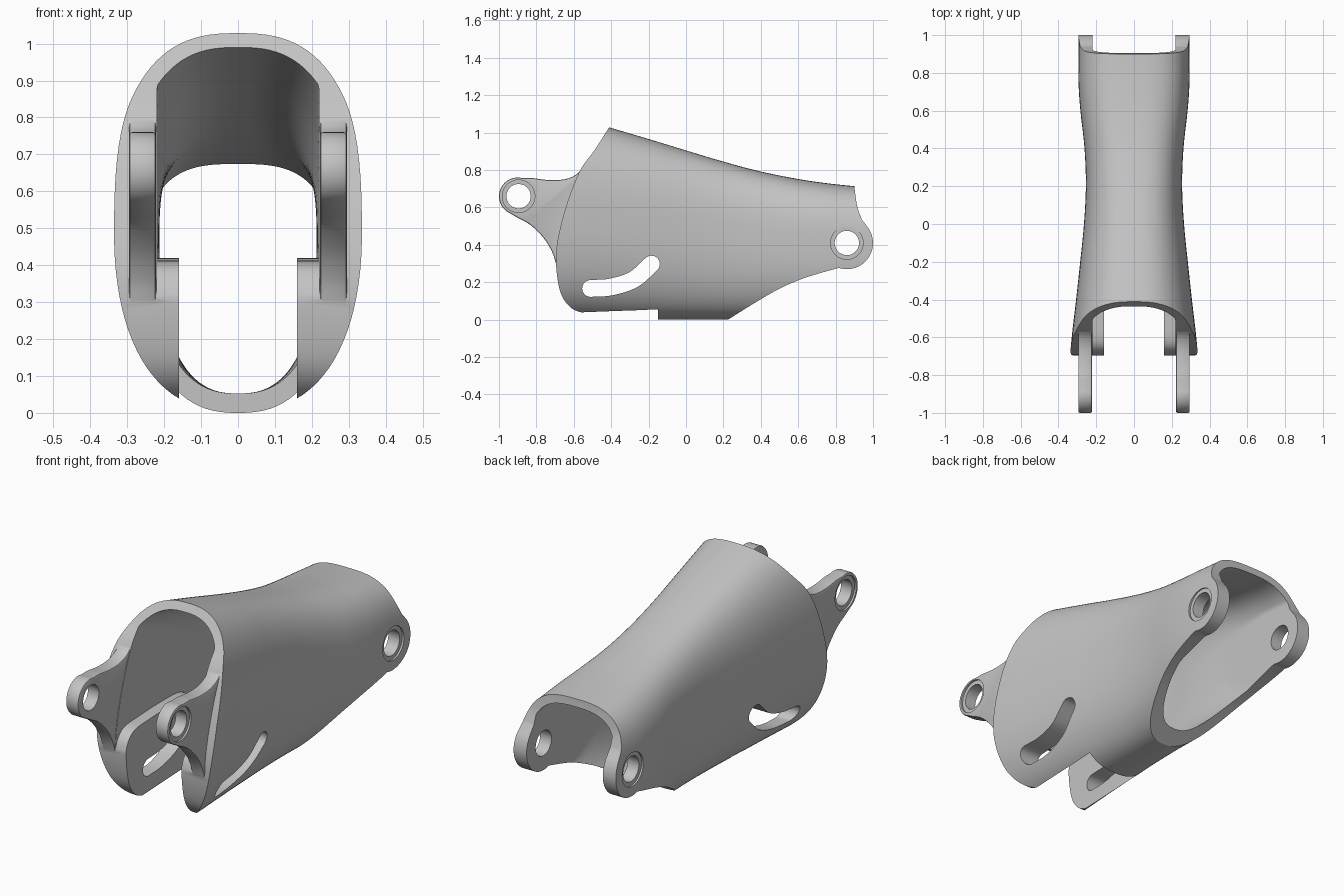
import bpy, bmesh, math
from mathutils import Vector

cube = bpy.data.objects.get("Cube")
if cube:
    bpy.data.objects.remove(cube, do_unlink=True)


def spline(pts, k=6):
    """Catmull-Rom samples through points of any dimension."""
    p = [Vector(q) for q in pts]
    p = [2 * p[0] - p[1]] + p + [2 * p[-1] - p[-2]]
    out = []
    for i in range(1, len(p) - 2):
        a, b, c, d = p[i - 1:i + 3]
        for j in range(k):
            t = j / k
            out.append(0.5 * (2 * b + (c - a) * t + (2 * a - 5 * b + 4 * c - d) * t ** 2
                              + (3 * b - a - 3 * c + d) * t ** 3))
    return [tuple(q) for q in out] + [tuple(p[-2])]


def arc(cy, cz, r, a0, a1, n=24):
    """Arc points in the side plane, angles in degrees."""
    angs = [math.radians(a0 + (a1 - a0) * i / n) for i in range(n + 1)]
    return [(cy + r * math.cos(a), cz + r * math.sin(a)) for a in angs]


def solid(name, rings):
    """Closed solid skinned over equal-sized rings of points."""
    bm = bmesh.new()
    vs = [[bm.verts.new(p) for p in ring] for ring in rings]
    n = len(vs[0])
    for a, b in zip(vs, vs[1:]):
        for i in range(n):
            bm.faces.new((a[i], a[(i + 1) % n], b[(i + 1) % n], b[i]))
    bm.faces.new(vs[0])
    bm.faces.new(vs[-1])
    bmesh.ops.recalc_face_normals(bm, faces=bm.faces)
    me = bpy.data.meshes.new(name)
    bm.to_mesh(me)
    bm.free()
    ob = bpy.data.objects.new(name, me)
    bpy.context.collection.objects.link(ob)
    return ob


def prism(name, profile, x0, x1):
    """Side profile (y, z) extruded along x."""
    return solid(name, [[(x, y, z) for y, z in profile] for x in (x0, x1)])


def bake(ob):
    bpy.context.view_layer.update()
    dg = bpy.context.evaluated_depsgraph_get()
    me = bpy.data.meshes.new_from_object(ob.evaluated_get(dg))
    ob.modifiers.clear()
    ob.data = me


def combine(ob, other, op):
    mod = ob.modifiers.new("cut", 'BOOLEAN')
    mod.operation, mod.solver, mod.object = op, 'EXACT', other
    bake(ob)
    bpy.data.objects.remove(other, do_unlink=True)


# Cross-sections along the length: y, half width, top z, centre z, roundness
sections = spline([
    (-0.78, 0.345, 1.135, 0.56, 2.6), (-0.60, 0.330, 1.085, 0.55, 2.6),
    (-0.41, 0.308, 1.028, 0.54, 2.6), (-0.20, 0.285, 0.966, 0.52, 2.6),
    (0.00, 0.265, 0.905, 0.50, 2.6), (0.20, 0.255, 0.845, 0.47, 2.7),
    (0.40, 0.262, 0.792, 0.44, 2.8), (0.60, 0.284, 0.752, 0.41, 2.9),
    (0.75, 0.294, 0.730, 0.39, 3.0), (0.90, 0.295, 0.714, 0.38, 3.0),
    (1.08, 0.295, 0.700, 0.38, 3.0)], 5)


def ring(y, w, top, zc, n, inset, limit, count=96):
    pts = []
    for i in range(count):
        a = 2 * math.pi * (i + 0.5) / count
        c, s = math.cos(a), math.sin(a)
        m = n if s > 0 else 2.5
        x = (w - inset) * math.copysign(abs(c) ** (2 / m), c)
        h = top - inset - zc if s > 0 else zc - 1.25 * inset
        z = zc + h * math.copysign(abs(s) ** (2 / m), s)
        pts.append((max(-limit, min(limit, x)), y, z))
    return pts


shell = solid("sleeve", [ring(*s, 0.0, 1.0) for s in sections])
cavity = solid("cavity", [ring(s[0] * 1.03, *s[1:], 0.042, 0.22) for s in sections])

# Side outline that trims the sleeve, with the rear ears
outline = spline([(-0.41, 1.03), (-0.49, 0.905), (-0.565, 0.80), (-0.63, 0.64), (-0.675, 0.48),
                  (-0.694, 0.36), (-0.69, 0.24), (-0.665, 0.13), (-0.61, 0.06), (-0.53, 0.03),
                  (-0.45, 0.0)])
outline += [(-0.40, -0.1), (0.17, -0.1), (0.21, -0.01)]
outline += spline([(0.24, 0.01), (0.36, 0.085), (0.50, 0.166), (0.62, 0.218), (0.72, 0.25)])
outline += arc(0.86, 0.41, 0.14, -108, 35)
outline += spline([(0.94, 0.535), (0.917, 0.60), (0.905, 0.67), (0.90, 0.715)])
outline += [(0.89, 1.2), (-0.31, 1.2)]
combine(shell, prism("outline", outline, -1, 1), 'INTERSECT')

# Open floor at the front, then thick cheek pads left standing at both sides
notch = prism("notch", [(-0.9, -0.2), (-0.15, -0.2), (-0.15, 0.2), (-0.9, 0.2)], -0.17, 0.17)
combine(cavity, notch, 'UNION')
pad = [(-0.95, -0.3), (-0.95, 0.27)]
pad += spline([(-0.70, 0.30), (-0.675, 0.365), (-0.62, 0.405), (-0.50, 0.415), (-0.30, 0.42),
               (-0.16, 0.41), (-0.10, 0.36), (-0.08, 0.28)])
pad += [(-0.08, -0.3)]
for x0, x1 in ((0.16, 0.6), (-0.6, -0.16)):
    combine(cavity, prism("cheek_pad", pad, x0, x1), 'DIFFERENCE')
combine(shell, cavity, 'DIFFERENCE')

# Front ears
ear = arc(-0.90, 0.66, 0.10, 75, 235)
ear += spline([(-0.90, 0.545), (-0.83, 0.505), (-0.76, 0.435), (-0.715, 0.36), (-0.69, 0.28)])
ear += [(-0.60, 0.30), (-0.50, 0.40), (-0.50, 0.75)]
ear += spline([(-0.56, 0.80), (-0.60, 0.768), (-0.66, 0.749), (-0.74, 0.747), (-0.82, 0.757)])
for x0, x1 in ((0.222, 0.295), (-0.295, -0.222)):
    lug = prism("front_ear", ear, x0, x1)
    bev = lug.modifiers.new("round", 'BEVEL')
    bev.width, bev.segments, bev.angle_limit = 0.008, 2, math.radians(60)
    bake(lug)
    combine(shell, lug, 'UNION')

# Pivot holes with shallow outer counterbores
for cy, cz in ((-0.895, 0.66), (0.86, 0.41)):
    combine(shell, prism("hole", arc(cy, cz, 0.065, 0, 352.5, 47), -1, 1), 'DIFFERENCE')
    for x0, x1 in ((0.285, 0.5), (-0.5, -0.285)):
        combine(shell, prism("bore", arc(cy, cz, 0.087, 0, 352.5, 47), x0, x1), 'DIFFERENCE')

# Curved adjustment slot through both cheeks
path = [Vector(p) for p in spline([(-0.51, 0.167), (-0.40, 0.175), (-0.28, 0.215), (-0.185, 0.297)])]
r = 0.045
left, right = [], []
for i, p in enumerate(path):
    d = (path[min(i + 1, len(path) - 1)] - path[max(i - 1, 0)]).normalized()
    nrm = Vector((-d.y, d.x)) * r
    left.append(tuple(p + nrm))
    right.append(tuple(p - nrm))
d0, d1 = path[1] - path[0], path[-1] - path[-2]
a0, a1 = (math.degrees(math.atan2(d.y, d.x)) for d in (d0, d1))
slot = right + arc(*path[-1], r, a1 - 90, a1 + 90, 14)[1:-1]
slot += left[::-1] + arc(*path[0], r, a0 + 90, a0 + 270, 14)[1:-1]
combine(shell, prism("slot", slot, -1, 1), 'DIFFERENCE')

# Single grey finish
grey = bpy.data.materials.new("grey")
grey.use_nodes = True
col = (0.55, 0.55, 0.55, 1)
grey.diffuse_color = col
grey.node_tree.nodes["Principled BSDF"].inputs["Base Color"].default_value = col
shell.data.materials.clear()
shell.data.materials.append(grey)
for f in shell.data.polygons:
    f.material_index = 0

bpy.ops.object.select_all(action='DESELECT')
shell.select_set(True)
bpy.context.view_layer.objects.active = shell
bpy.ops.object.shade_smooth_by_angle(angle=math.radians(32))
